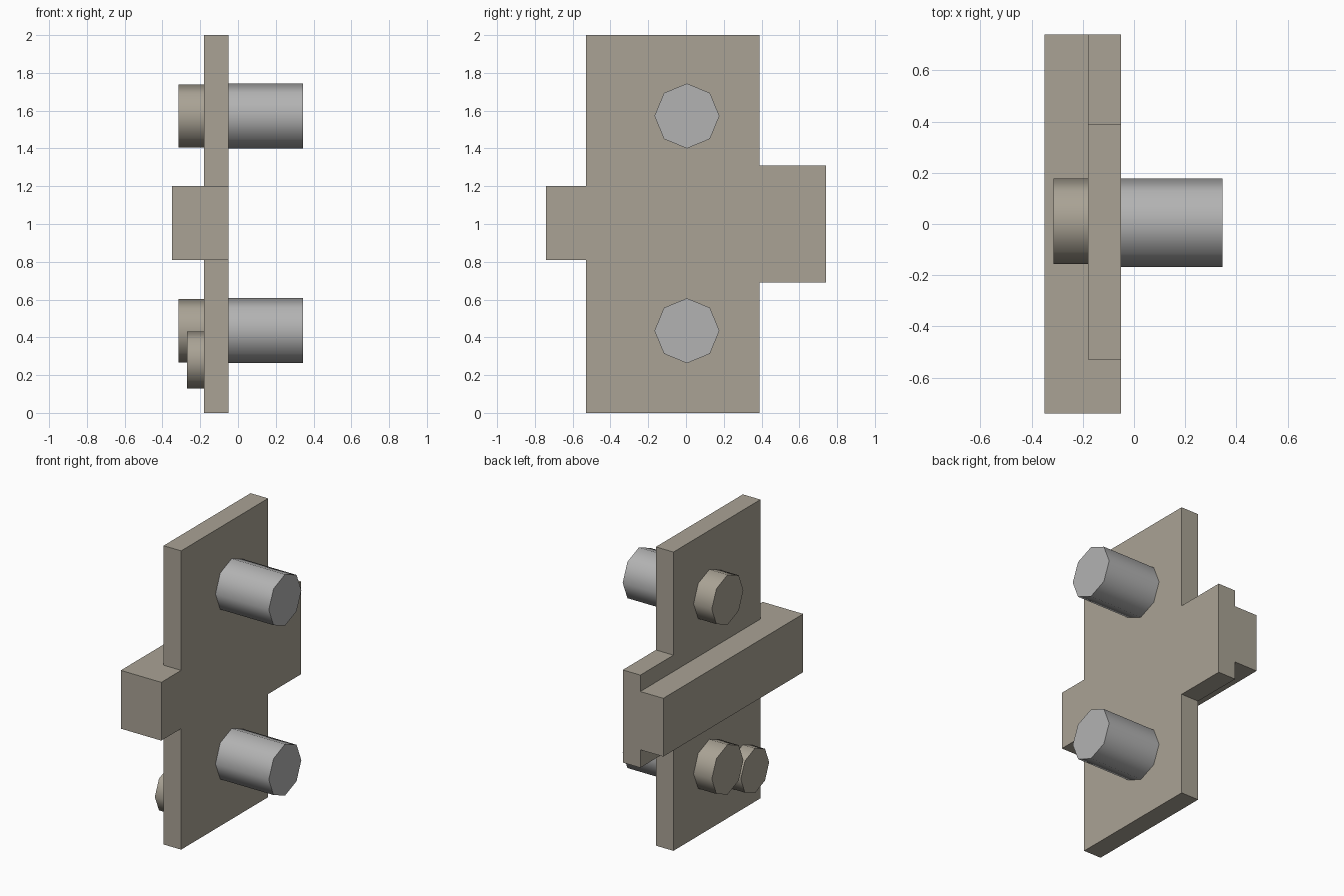
import bpy, bmesh, math
from mathutils import Matrix

if "Cube" in bpy.data.objects:
    bpy.data.objects.remove(bpy.data.objects["Cube"])

beige = bpy.data.materials.new("beige")
beige.diffuse_color = (0.40, 0.365, 0.30, 1)
beige.use_nodes = True
beige.node_tree.nodes["Principled BSDF"].inputs["Base Color"].default_value = beige.diffuse_color
grey = bpy.data.materials.new("grey")
grey.diffuse_color = (0.45, 0.45, 0.45, 1)
grey.use_nodes = True
grey.node_tree.nodes["Principled BSDF"].inputs["Base Color"].default_value = grey.diffuse_color


def add(name, bm, mat):
    bmesh.ops.recalc_face_normals(bm, faces=bm.faces)
    me = bpy.data.meshes.new(name)
    bm.to_mesh(me)
    bm.free()
    ob = bpy.data.objects.new(name, me)
    bpy.context.collection.objects.link(ob)
    me.materials.append(mat)
    return ob


def prism(name, outline, x0, x1, mat):
    """Extrude a (y, z) outline along x."""
    bm = bmesh.new()
    face = bm.faces.new([bm.verts.new((x0, y, z)) for y, z in outline])
    ext = bmesh.ops.extrude_face_region(bm, geom=[face])["geom"]
    bmesh.ops.translate(bm, vec=(x1 - x0, 0, 0),
                        verts=[v for v in ext if isinstance(v, bmesh.types.BMVert)])
    return add(name, bm, mat)


def peg(name, x0, x1, y, z, r, mat):
    """Smooth-sided octagonal peg lying along x."""
    bm = bmesh.new()
    m = Matrix.Translation(((x0 + x1) / 2, y, z)) @ Matrix.Rotation(math.pi / 2, 4, 'Y')
    bmesh.ops.create_cone(bm, cap_ends=True, segments=8, radius1=r, radius2=r,
                          depth=x1 - x0, matrix=m)
    ob = add(name, bm, mat)
    bpy.ops.object.select_all(action='DESELECT')
    ob.select_set(True)
    bpy.context.view_layer.objects.active = ob
    bpy.ops.object.shade_smooth_by_angle(angle=math.radians(60))
    return ob


# Cross-shaped plate: tall panel with a narrow tab at -y and a wide one at +y
plate = prism("mounting_plate", [
    (-0.53, 0), (0.39, 0), (0.39, 0.69), (0.74, 0.69), (0.74, 1.31), (0.39, 1.31),
    (0.39, 2), (-0.53, 2), (-0.53, 1.2), (-0.74, 1.2), (-0.74, 0.81), (-0.53, 0.81),
], -0.18, -0.05, beige)

# Crossbar on the back, fused into the plate
bar = prism("crossbar", [(-0.74, 0.81), (0.74, 0.81), (0.74, 1.2), (-0.74, 1.2)],
            -0.35, -0.18, beige)
mod = plate.modifiers.new("fuse", 'BOOLEAN')
mod.operation, mod.solver, mod.object = 'UNION', 'EXACT', bar
bpy.context.view_layer.objects.active = plate
bpy.ops.object.modifier_apply(modifier="fuse")
bpy.data.objects.remove(bar)
bm = bmesh.new()
bm.from_mesh(plate.data)
bmesh.ops.dissolve_limit(bm, angle_limit=0.01, verts=bm.verts, edges=bm.edges)
bm.to_mesh(plate.data)
bm.free()

# Long studs in front with matching bosses behind
for level, z in (("lower", 0.435), ("upper", 1.572)):
    peg(level + "_stud", -0.05, 0.345, 0.005, z, 0.172, grey)
    peg(level + "_boss", -0.315, -0.18, 0.01, z, 0.167, beige)

# Small extra boss low on the back
peg("small_boss", -0.27, -0.18, -0.344, 0.28, 0.15, beige)
